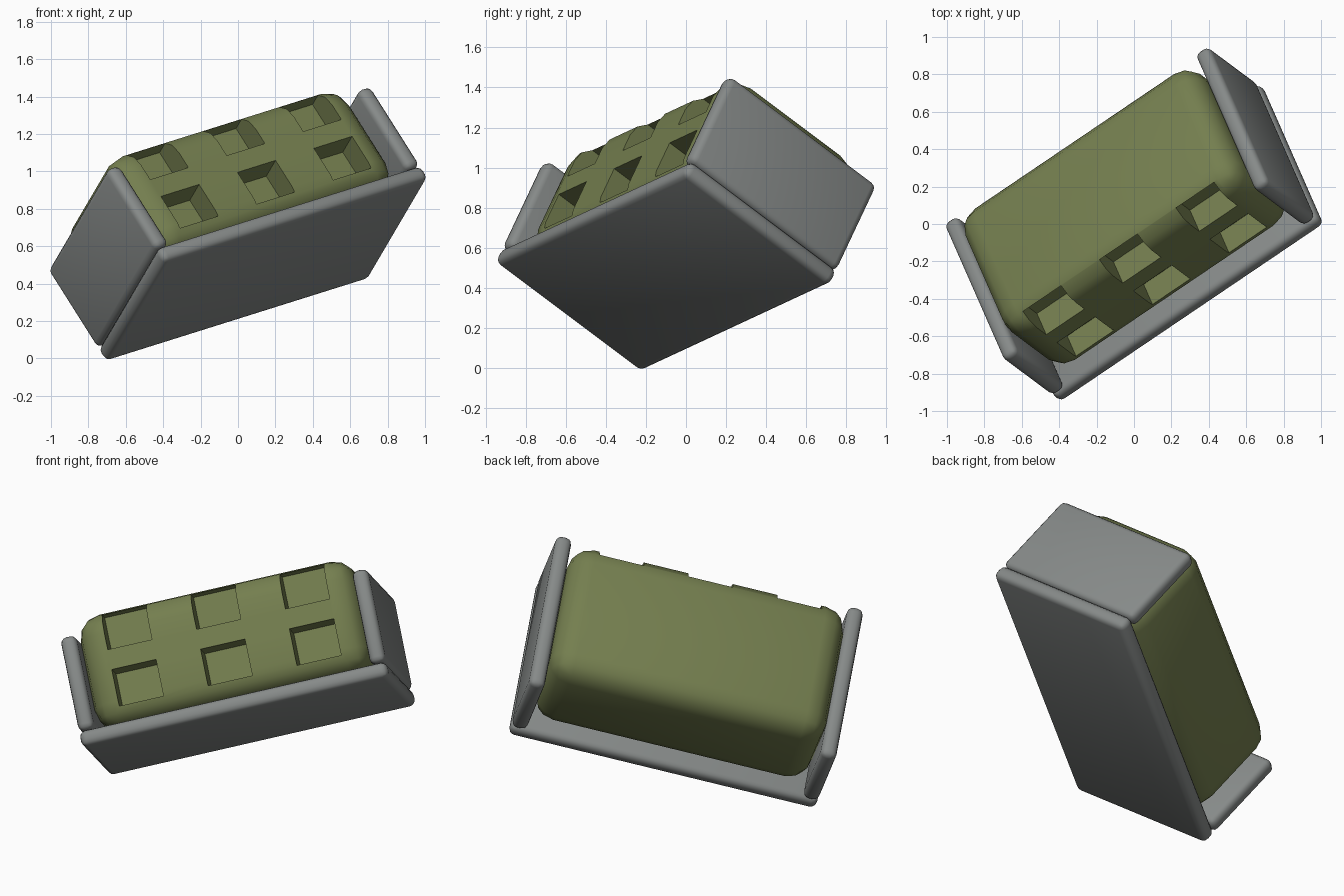
import bpy, bmesh, math
from mathutils import Matrix, Vector

cube = bpy.data.objects.get("Cube")
if cube:
    bpy.data.objects.remove(cube, do_unlink=True)

# Overall size of the cradle in its own frame, and its tilted pose
LENGTH, WIDTH, HEIGHT, PLATE = 1.764, 0.972, 0.63, 0.09
along = Vector((0.802, 0.542, 0.252)).normalized()
up = Vector((-0.496, 0.370, 0.785))
up = (up - along * up.dot(along)).normalized()
back = up.cross(along)
pose = Matrix((along, back, up)).transposed().to_4x4()
pose.translation = (0, 0, 0.72)


def material(name, colour):
    mat = bpy.data.materials.new(name)
    mat.use_nodes = True
    mat.diffuse_color = (*colour, 1)
    bsdf = next(n for n in mat.node_tree.nodes if n.type == "BSDF_PRINCIPLED")
    bsdf.inputs["Base Color"].default_value = (*colour, 1)
    return mat


def add_box(bm, low, high):
    low, high = Vector(low), Vector(high)
    verts = bmesh.ops.create_cube(bm, size=1)["verts"]
    for v in verts:
        v.co = (low + high) / 2 + v.co * (high - low)


def make_object(name, bm, mat):
    mesh = bpy.data.meshes.new(name)
    bm.to_mesh(mesh)
    bm.free()
    mesh.materials.append(mat)
    obj = bpy.data.objects.new(name, mesh)
    bpy.context.collection.objects.link(obj)
    obj.matrix_world = pose
    return obj


def smooth(mesh):
    for poly in mesh.polygons:
        poly.use_smooth = True
    mesh.set_sharp_from_angle(angle=math.radians(40))


def rounded_box(name, low, high, radius, mat):
    bm = bmesh.new()
    add_box(bm, low, high)
    bmesh.ops.bevel(bm, geom=bm.edges[:], offset=radius, segments=3,
                    profile=0.5, affect="EDGES")
    obj = make_object(name, bm, mat)
    smooth(obj.data)
    return obj


grey = material("plate grey", (0.24, 0.255, 0.25))
green = material("olive green", (0.175, 0.21, 0.078))
x, y, z = LENGTH / 2, WIDTH / 2, HEIGHT / 2
floor = -z + PLATE

# Base plate with an end plate standing on each end
rounded_box("base_plate", (-x, -y, -z), (x, y, floor), 0.035, grey)
rounded_box("left_end_plate", (x - PLATE, -y, floor), (x, y, z), 0.035, grey)
rounded_box("right_end_plate", (-x, -y, floor), (PLATE - x, y, z), 0.035, grey)

# Rounded block held between the end plates
half_depth = 0.425
block = rounded_box("block", (PLATE - x, -half_depth, floor),
                    (x - PLATE, half_depth, 0.43), 0.13, green)

# Two rows of three square-edged pockets in the block's front
bm = bmesh.new()
for row in (-0.02, 0.305):
    for column in (-0.51, 0, 0.51):
        add_box(bm, (column - 0.127, -0.6, row - 0.105),
                (column + 0.127, 0.15 - half_depth, row + 0.105))
cutter = make_object("pocket_cutter", bm, green)
cutter.hide_render = True
cut = block.modifiers.new("pockets", "BOOLEAN")
cut.operation, cut.solver, cut.object = "DIFFERENCE", "EXACT", cutter
bpy.context.view_layer.update()
graph = bpy.context.evaluated_depsgraph_get()
carved = bpy.data.meshes.new_from_object(block.evaluated_get(graph))
block.modifiers.clear()
block.data = carved
bpy.data.objects.remove(cutter, do_unlink=True)
smooth(carved)
